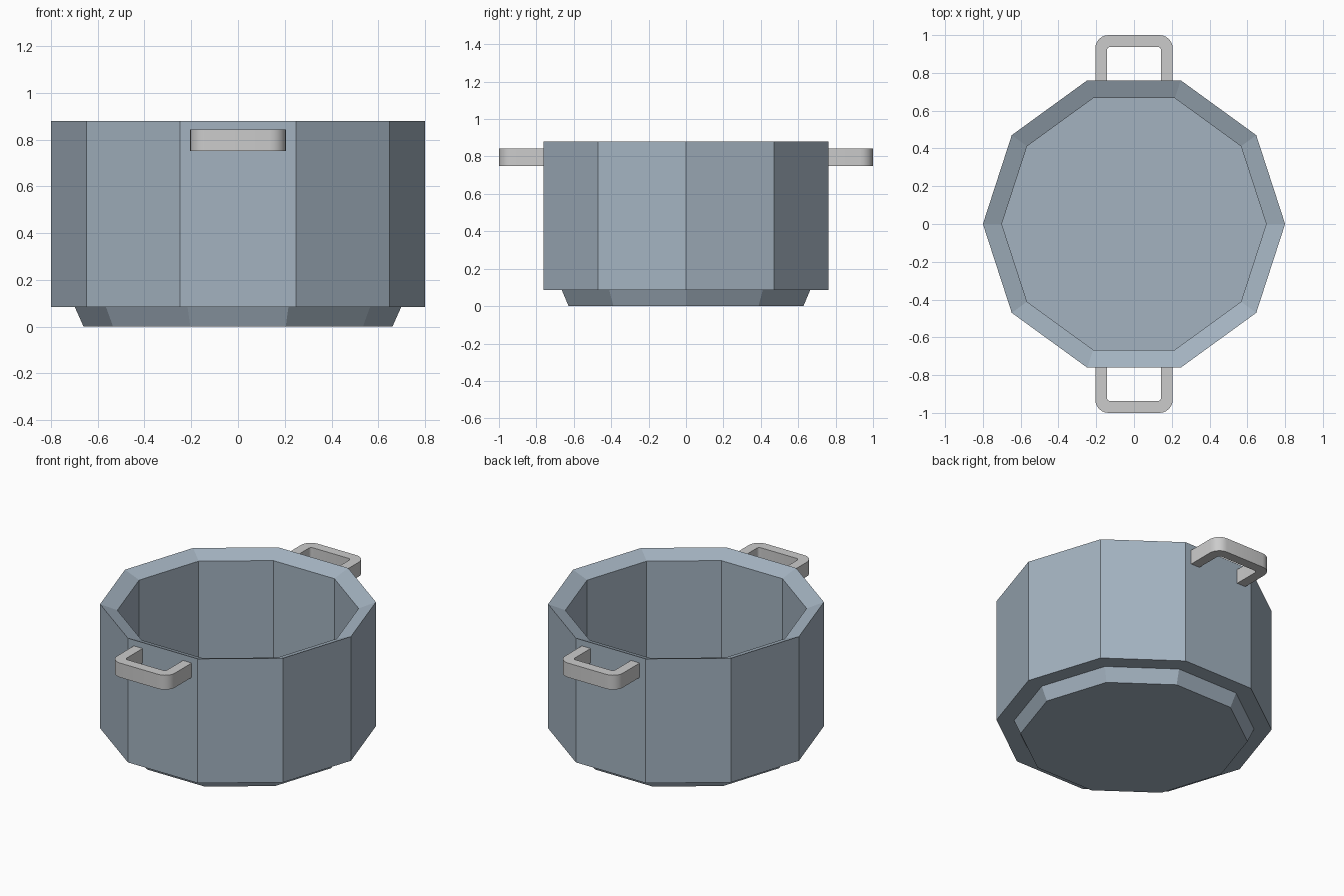
import bpy, bmesh
from math import sin, cos, pi, radians

if "Cube" in bpy.data.objects:
    bpy.data.objects.remove(bpy.data.objects["Cube"])

SIDES = 10


def new_object(name, bm):
    bmesh.ops.recalc_face_normals(bm, faces=bm.faces)
    mesh = bpy.data.meshes.new(name)
    bm.to_mesh(mesh)
    bm.free()
    obj = bpy.data.objects.new(name, mesh)
    bpy.context.collection.objects.link(obj)
    return obj


def lathe(name, profile):
    """Ten-sided solid through (radius, z) rings, capped at both ends."""
    bm = bmesh.new()
    rings = [[bm.verts.new((r * cos(2 * pi * i / SIDES), r * sin(2 * pi * i / SIDES), z))
              for i in range(SIDES)] for r, z in profile]
    for a, b in zip(rings, rings[1:]):
        for i in range(SIDES):
            j = (i + 1) % SIDES
            bm.faces.new((a[i], a[j], b[j], b[i]))
    bm.faces.new(rings[0])
    bm.faces.new(rings[-1])
    return new_object(name, bm)


def arc(cx, cy, r, start, end, steps=6):
    return [(cx + r * cos(radians(start + (end - start) * k / steps)),
             cy + r * sin(radians(start + (end - start) * k / steps)))
            for k in range(steps + 1)]


def handle(name, side):
    """Flat U-shaped bar with rounded corners, side = -1 front, 1 back."""
    root, w, t, big, small = 0.755, 0.205, 0.062, 0.07, 0.018
    outline = [(w, root)] + arc(w - big, 1 - big, big, 0, 90) \
        + arc(big - w, 1 - big, big, 90, 180) + [(-w, root)]
    wi, yi = w - t, 1 - t
    outline += [(-wi, root)] + arc(small - wi, yi - small, small, 180, 90) \
        + arc(wi - small, yi - small, small, 90, 0) + [(wi, root)]
    bm = bmesh.new()
    face = bm.faces.new([bm.verts.new((x, y * side, 0.75)) for x, y in outline])
    ext = bmesh.ops.extrude_face_region(bm, geom=[face], use_keep_orig=True)
    top = [v for v in ext["geom"] if isinstance(v, bmesh.types.BMVert)]
    bmesh.ops.translate(bm, verts=top, vec=(0, 0, 0.092))
    obj = new_object(name, bm)
    bpy.ops.object.select_all(action='DESELECT')
    obj.select_set(True)
    bpy.context.view_layer.objects.active = obj
    bpy.ops.object.shade_smooth_by_angle(angle=radians(30))
    return obj


# Pot: tapered foot, straight wall, inward-sloping rim, inner wall and floor
pot = lathe("pot_body", [(0.66, 0), (0.698, 0.085), (0.8, 0.085), (0.8, 0.88),
                         (0.7, 0.84), (0.7, 0.085 + 0.01)])
blue_grey = bpy.data.materials.new("blue_grey")
blue_grey.diffuse_color = (0.37, 0.45, 0.53, 1)
blue_grey.use_nodes = True
blue_grey.node_tree.nodes["Principled BSDF"].inputs["Base Color"].default_value = blue_grey.diffuse_color
pot.data.materials.append(blue_grey)

# Handles
handle("front_handle", -1)
handle("back_handle", 1)
